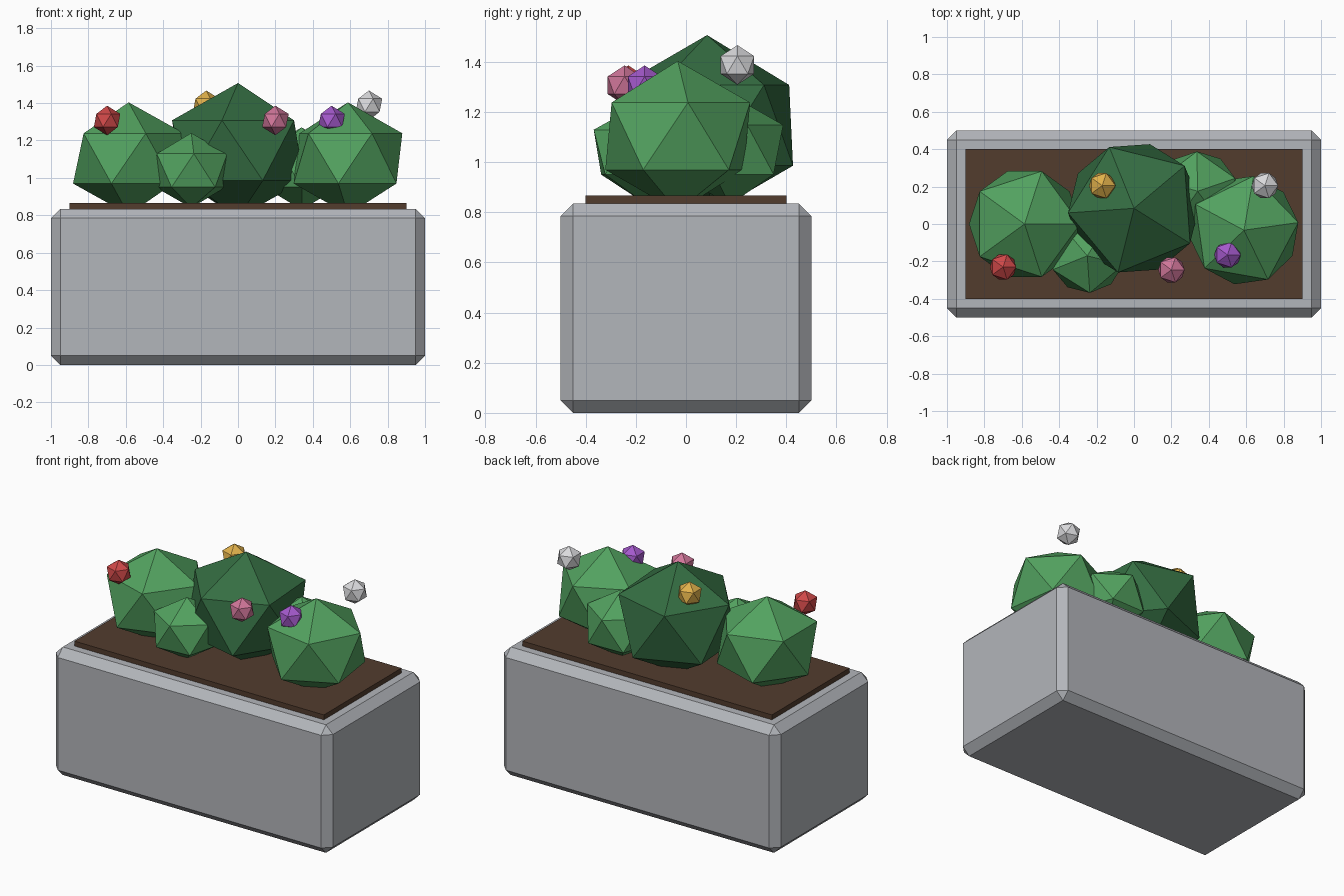
import bpy
from math import radians

cube = bpy.data.objects.get("Cube")
if cube:
    bpy.data.objects.remove(cube, do_unlink=True)


def material(name, rgb):
    mat = bpy.data.materials.new(name)
    mat.use_nodes = True
    color = (*rgb, 1)
    mat.diffuse_color = color
    mat.node_tree.nodes["Principled BSDF"].inputs["Base Color"].default_value = color
    return mat


def box(name, size, bottom, top, mat, bevel=0):
    bpy.ops.mesh.primitive_cube_add(size=1, location=(0, 0, (bottom + top) / 2))
    obj = bpy.context.object
    obj.name = name
    obj.scale = (*size, top - bottom)
    bpy.ops.object.transform_apply(location=False, rotation=False, scale=True)
    obj.data.materials.append(mat)
    if bevel:
        mod = obj.modifiers.new("chamfer", 'BEVEL')
        mod.width = bevel
        mod.segments = 1
    return obj


def ball(name, loc, radius, height, turn, mat):
    """Low-poly icosahedron, slightly squashed and turned about z."""
    bpy.ops.mesh.primitive_ico_sphere_add(subdivisions=1, radius=1, location=loc)
    obj = bpy.context.object
    obj.name = name
    obj.scale = (radius, radius, height)
    obj.rotation_euler.z = radians(turn)
    obj.data.materials.append(mat)
    return obj


stone = material("grey stone", (0.45, 0.465, 0.495))
soil = material("brown soil", (0.085, 0.045, 0.027))
leaf = material("light green leaf", (0.085, 0.36, 0.115))
dark_leaf = material("dark green leaf", (0.035, 0.155, 0.055))

# Planter and soil
box("planter_box", (2, 1), 0, 0.835, stone, 0.05)
box("soil_bed", (1.8, 0.8), 0.79, 0.867, soil)

# Bushes
ball("centre_bush", (0, 0.084, 1.147), 0.395, 0.36, 40, dark_leaf)
ball("right_bush", (-0.585, 0, 1.104), 0.332, 0.30, 0, leaf)
ball("left_bush", (0.588, -0.033, 1.104), 0.328, 0.30, 8, leaf)
ball("front_small_bush", (-0.25, -0.17, 1.04), 0.222, 0.20, -14, leaf)
ball("back_small_bush", (0.34, 0.175, 1.05), 0.238, 0.22, 19, leaf)

# Blossoms
blossoms = {
    "red": ((0.62, 0.065, 0.065), (-0.70, -0.23, 1.307)),
    "yellow": ((0.75, 0.44, 0.07), (-0.17, 0.205, 1.388)),
    "pink": ((0.63, 0.18, 0.32), (0.20, -0.245, 1.307)),
    "purple": ((0.37, 0.1, 0.6), (0.50, -0.165, 1.307)),
    "white": ((0.7, 0.7, 0.72), (0.70, 0.205, 1.388)),
}
for name, (rgb, loc) in blossoms.items():
    ball(name + "_blossom", loc, 0.079, 0.079, 0, material(name + " petal", rgb))
